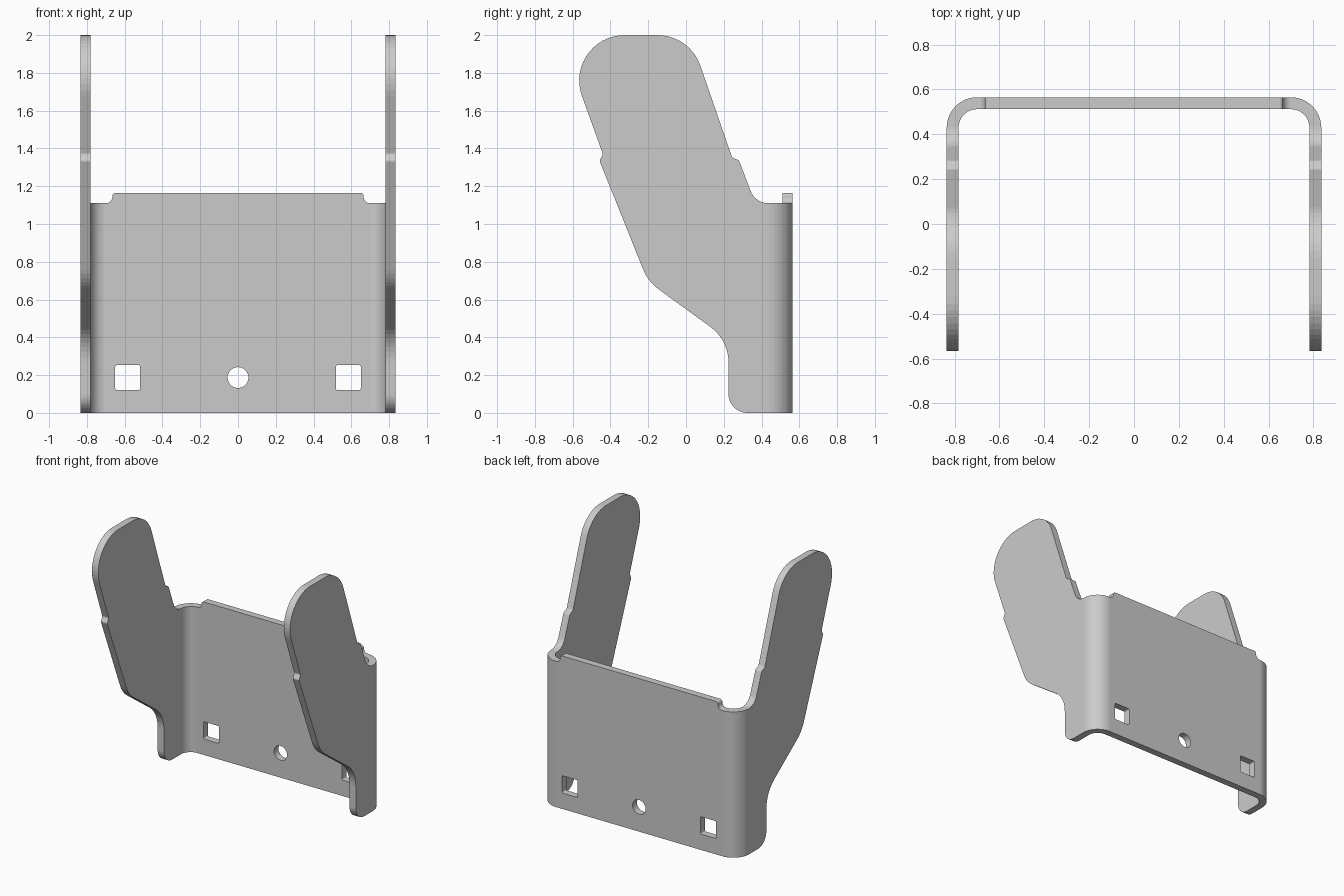
import bpy, bmesh
from math import pi, sin, cos, tan, ceil
from mathutils import Vector

if "Cube" in bpy.data.objects:
    bpy.data.objects.remove(bpy.data.objects["Cube"])

T = 0.053                      # sheet thickness
XO, YO, R = 0.835, 0.565, 0.135  # outer half width, back face, outer bend radius
XB, YB = XO - R, YO - R        # where the bends start and end
L = pi / 2 * (R - T / 2)       # bend length in the flat sheet
BEND_STEPS = 12


def rounded(corners):
    """Closed outline from (u, v, radius) corners, each replaced by an arc."""
    pts = []
    n = len(corners)
    for i, (u, v, r) in enumerate(corners):
        p = Vector((u, v))
        a = (Vector(corners[i - 1][:2]) - p).normalized()
        b = (Vector(corners[(i + 1) % n][:2]) - p).normalized()
        half = a.angle(b) / 2
        centre = p + (a + b).normalized() * (r / sin(half))
        start = p + a * (r / tan(half)) - centre
        turn = pi - 2 * half
        if a.x * b.y - a.y * b.x > 0:
            turn = -turn
        turn = -turn if (a.x * b.y - a.y * b.x) == 0 else turn
        steps = max(3, ceil(abs(turn) / 0.13))
        for k in range(steps + 1):
            t = turn * k / steps
            pts.append(centre + Vector((start.x * cos(t) - start.y * sin(t),
                                        start.x * sin(t) + start.y * cos(t))))
    return pts


def add_loop(bm, pts):
    vs = [bm.verts.new((p[0], p[1], 0)) for p in pts]
    for i, v in enumerate(vs):
        bm.edges.new((vs[i - 1], v))


def fold(co):
    """Flat sheet (along, height, depth) to the folded U shape."""
    s, z, d = co
    side = 1 if s >= 0 else -1
    s = abs(s)
    if s <= XB:
        x, y = s, YO - d
    elif s < XB + L:
        a = (s - XB) / L * pi / 2
        x, y = XB + (R - d) * sin(a), YB + (R - d) * cos(a)
    else:
        x, y = XO - d, YB - (s - XB - L)
    return Vector((side * x, y, z))


# Side arm outline as (y, z, radius), from the back top edge round to the foot
arm = [(0.367, 1.11, 0.10), (0.28, 1.338, 0.02), (0.245, 1.35, 0.02),
       (0.02, 2.0, 0.24), (-0.667, 2.0, 0.24), (-0.44, 1.37, 0.02),
       (-0.458, 1.335, 0.015), (-0.201, 0.695, 0.24),
       (0.225, 0.386, 0.23), (0.225, 0.0, 0.10)]
# Half of the flat sheet: back tab corner, then the arm
half = [(0.665, 1.165, 0.018), (0.665, 1.11, 0.034)]
half += [(XB + L + YB - y, z, r) for y, z, r in arm]
outline = half + [(-s, z, r) for s, z, r in reversed(half)]

bm = bmesh.new()
add_loop(bm, rounded(outline))

# Two square holes and one round hole in the back plate
for cx in (-0.584, 0.584):
    w = 0.066
    add_loop(bm, rounded([(cx - w, 0.187 - w, 0.01), (cx + w, 0.187 - w, 0.01),
                          (cx + w, 0.187 + w, 0.01), (cx - w, 0.187 + w, 0.01)]))
add_loop(bm, [(0.055 * cos(k * pi / 20), 0.187 + 0.055 * sin(k * pi / 20)) for k in range(40)])
bmesh.ops.triangle_fill(bm, edges=bm.edges[:], use_beauty=True, normal=(0, 0, 1))

# Score the bend lines
for side in (-1, 1):
    for k in range(BEND_STEPS + 1):
        bmesh.ops.bisect_plane(bm, geom=bm.verts[:] + bm.edges[:] + bm.faces[:], dist=1e-5,
                               plane_co=(side * (XB + L * k / BEND_STEPS), 0, 0),
                               plane_no=(1, 0, 0))

# Thicken, then fold
ext = bmesh.ops.extrude_face_region(bm, geom=bm.faces[:])
for v in ext["geom"]:
    if isinstance(v, bmesh.types.BMVert):
        v.co.z = T
for v in bm.verts:
    v.co = fold(v.co)
bmesh.ops.recalc_face_normals(bm, faces=bm.faces[:])

mesh = bpy.data.meshes.new("folded_bracket")
bm.to_mesh(mesh)
bm.free()
bpy.context.collection.objects.link(bpy.data.objects.new("folded_bracket", mesh))
